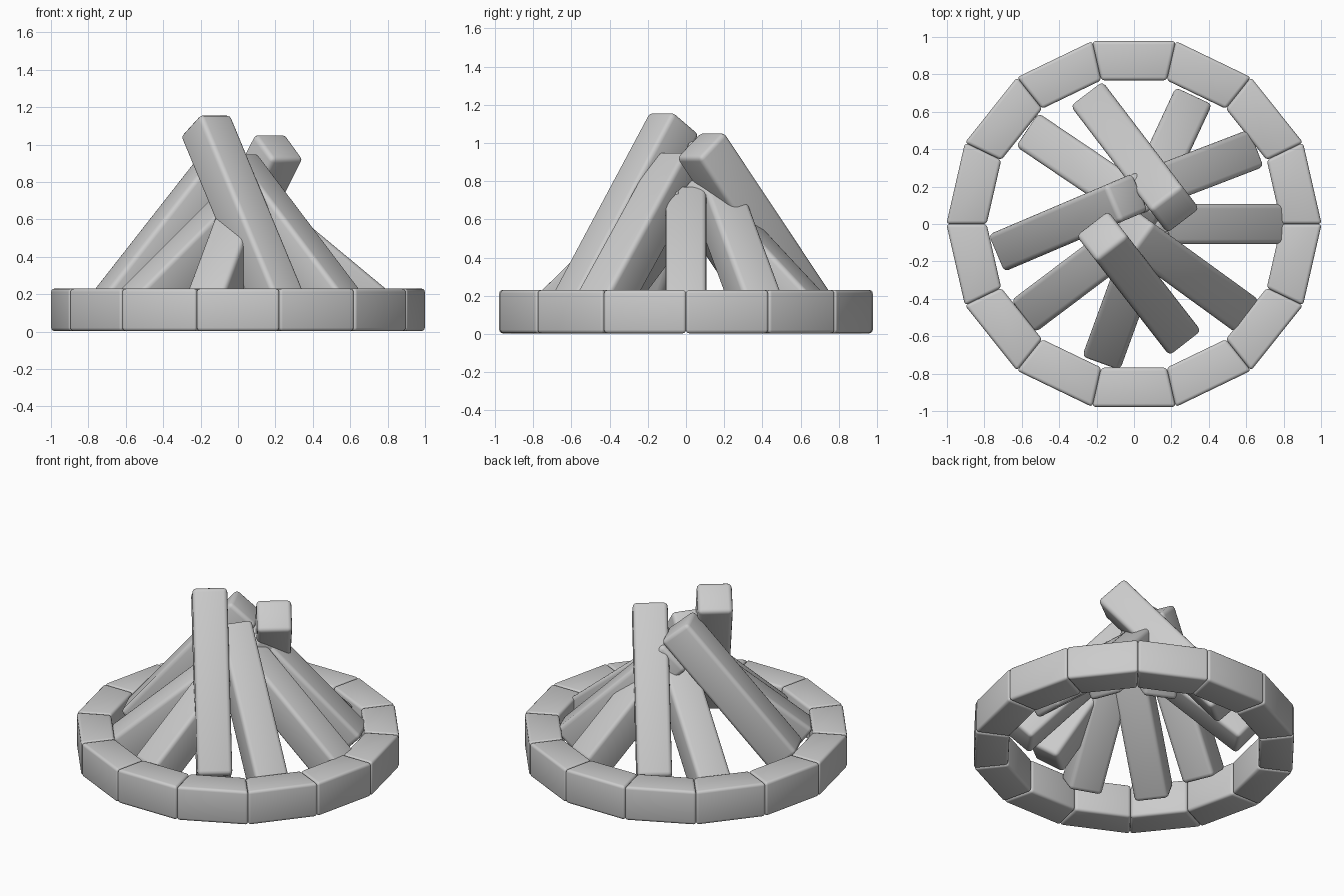
import bpy, bmesh, math
from mathutils import Vector

if "Cube" in bpy.data.objects:
    bpy.data.objects.remove(bpy.data.objects["Cube"])


def make_block(name, corners, bevel):
    # six-sided block from 4 bottom + 4 top corners, with rounded edges
    bm = bmesh.new()
    v = [bm.verts.new(c) for c in corners]
    for f in ((3, 2, 1, 0), (4, 5, 6, 7), (0, 1, 5, 4), (1, 2, 6, 5), (2, 3, 7, 6), (3, 0, 4, 7)):
        bm.faces.new([v[i] for i in f])
    bmesh.ops.recalc_face_normals(bm, faces=bm.faces)
    bmesh.ops.bevel(bm, geom=bm.edges[:], offset=bevel, segments=3, profile=0.5, affect='EDGES')
    me = bpy.data.meshes.new(name)
    bm.to_mesh(me)
    bm.free()
    ob = bpy.data.objects.new(name, me)
    bpy.context.collection.objects.link(ob)
    bpy.ops.object.select_all(action='DESELECT')
    ob.select_set(True)
    bpy.context.view_layer.objects.active = ob
    bpy.ops.object.shade_smooth_by_angle(angle=math.radians(60))


# ring of wedge-shaped stones
N = 14
step = 2 * math.pi / N
for i in range(N):
    a = math.pi / 2 + i * step
    r = Vector((math.cos(a), math.sin(a), 0))
    t = Vector((-r.y, r.x, 0))
    k = math.tan(step / 2)
    flat = [r * d + t * s * d * k
            for d, s in ((0.768, -1), (0.978, -1), (0.978, 1), (0.768, 1))]
    make_block("ring_stone", [p + Vector((0, 0, z)) for z in (0.003, 0.23) for p in flat], 0.018)


def log(p, q, w=0.215):
    # p, q: ends of the centre line along the log's upper face
    p, q = Vector(p), Vector(q)
    d = (q - p).normalized()
    side = d.cross(Vector((0, 0, 1))).normalized() * (w / 2)
    down = d.cross(side).normalized() * w
    if down.z > 0:
        down = -down
    section = (down - side, down + side, side, -side)
    make_block("log", [e + s for e in (p, q) for s in section], 0.026)


# three tall logs that cross over the top
log((0.28, -0.645, 0.20), (-0.12, -0.13, 1.165))
log((-0.26, 0.705, 0.21), (0.17, 0.14, 1.06))
log((-0.745, -0.16, 0.21), (-0.11, 0.11, 1.02))

# lower logs: base point, heading in degrees, slope, horizontal run
for x, y, heading, slope, run in (
        (0.825, 0.0, 180, 0.83, 0.70),
        (0.665, 0.41, 201, 0.97, 0.68),
        (0.325, 0.695, 245, 0.97, 0.66),
        (-0.58, 0.51, 326, 0.83, 0.68),
        (-0.60, -0.50, 37, 0.80, 0.72),
        (-0.18, -0.755, 70, 0.92, 0.70),
        (0.615, -0.50, 144, 1.07, 0.71)):
    h = math.radians(heading)
    log((x, y, 0.20), (x + run * math.cos(h), y + run * math.sin(h), 0.20 + run * slope))
